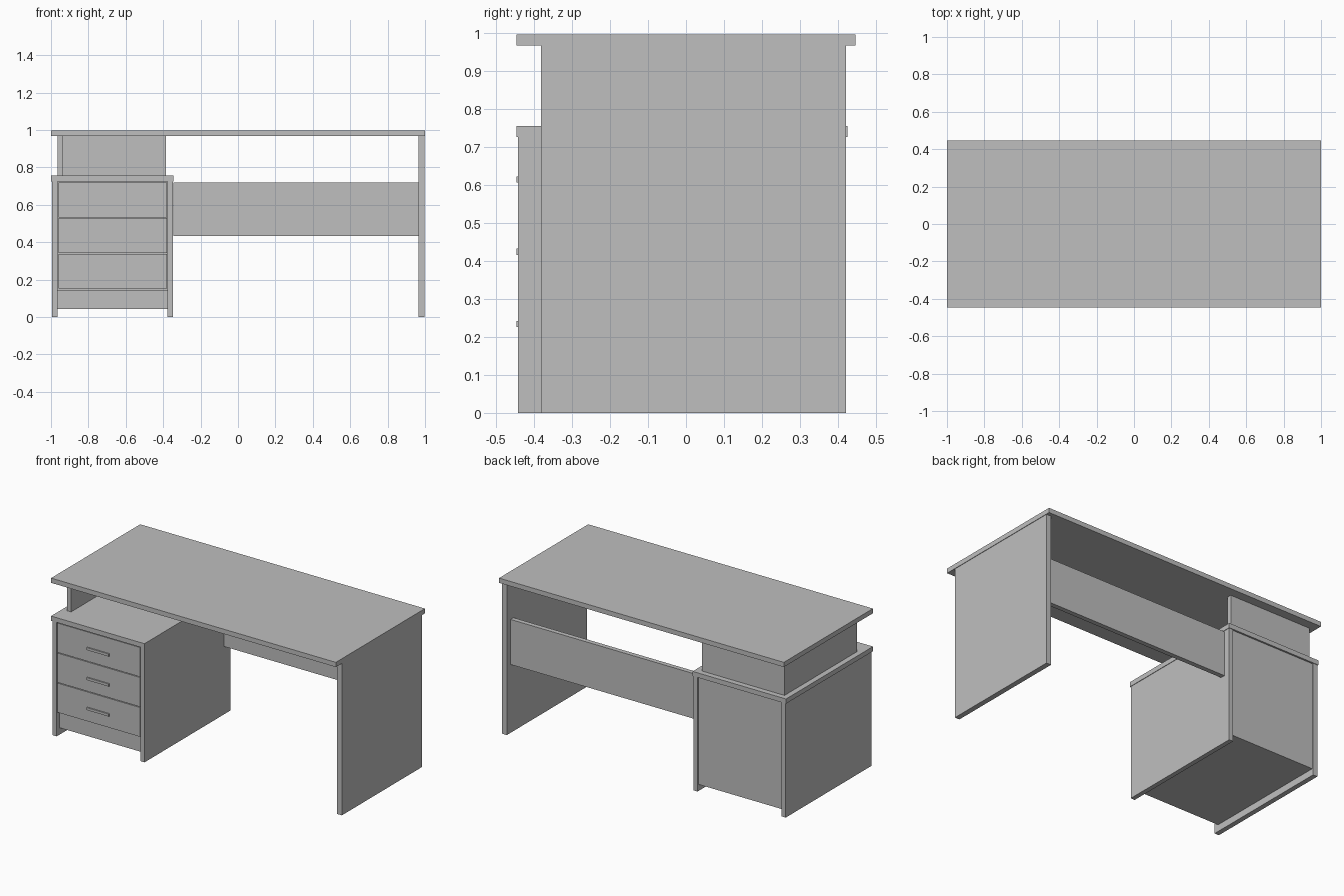
import bpy
import bmesh
from mathutils import Vector

if "Cube" in bpy.data.objects:
    bpy.data.objects.remove(bpy.data.objects["Cube"], do_unlink=True)

# Single flat colour
grey = bpy.data.materials.new("light_grey")
grey.use_nodes = True
colour = (0.52, 0.52, 0.52, 1)
grey.diffuse_color = colour
grey.node_tree.nodes["Principled BSDF"].inputs["Base Color"].default_value = colour


def board(name, x, y, z):
    """Flat board given by its (min, max) range on each axis."""
    lo, hi = (Vector(c) for c in zip(x, y, z))
    bm = bmesh.new()
    bmesh.ops.create_cube(bm, size=1)
    bmesh.ops.scale(bm, vec=hi - lo, verts=bm.verts)
    mesh = bpy.data.meshes.new(name)
    bm.to_mesh(mesh)
    bm.free()
    mesh.materials.append(grey)
    obj = bpy.data.objects.new(name, mesh)
    obj.location = (lo + hi) / 2
    bpy.context.collection.objects.link(obj)
    return obj


# Worktop, end panel and modesty panel
board("worktop", (-1, 1), (-0.447, 0.447), (0.967, 0.997))
board("end_panel", (0.964, 0.997), (-0.382, 0.421), (0, 0.967))
board("modesty_panel", (-0.345, 0.964), (0.352, 0.382), (0.433, 0.719))

# L-shaped riser between pedestal and worktop
board("riser_side", (-0.965, -0.938), (-0.335, 0.39), (0.756, 0.967))
board("riser_back", (-0.938, -0.385), (0.36, 0.39), (0.756, 0.967))

# Pedestal carcass
LEFT, RIGHT = -0.964, -0.376
board("pedestal_top", (-1, -0.344), (-0.447, 0.425), (0.726, 0.756))
board("pedestal_outer_side", (-0.995, LEFT), (-0.442, 0.421), (0, 0.726))
board("pedestal_inner_side", (RIGHT, -0.347), (-0.442, 0.421), (0, 0.726))
board("pedestal_back", (LEFT, RIGHT), (0.39, 0.414), (0.043, 0.726))
board("pedestal_floor", (LEFT, RIGHT), (-0.41, 0.39), (0.043, 0.07))
board("plinth", (LEFT, RIGHT), (-0.412, -0.385), (0.043, 0.143))

# Drawers with bar handles
for i in range(3):
    base = 0.152 + 0.1905 * i
    board(f"drawer_front_{i + 1}", (LEFT + 0.004, RIGHT - 0.004),
          (-0.439, -0.41), (base, base + 0.186))
    board(f"drawer_box_{i + 1}", (LEFT + 0.02, RIGHT - 0.02),
          (-0.41, 0.36), (base + 0.01, base + 0.16))
    board(f"drawer_handle_{i + 1}", (-0.75, -0.595),
          (-0.447, -0.439), (base + 0.074, base + 0.09))
